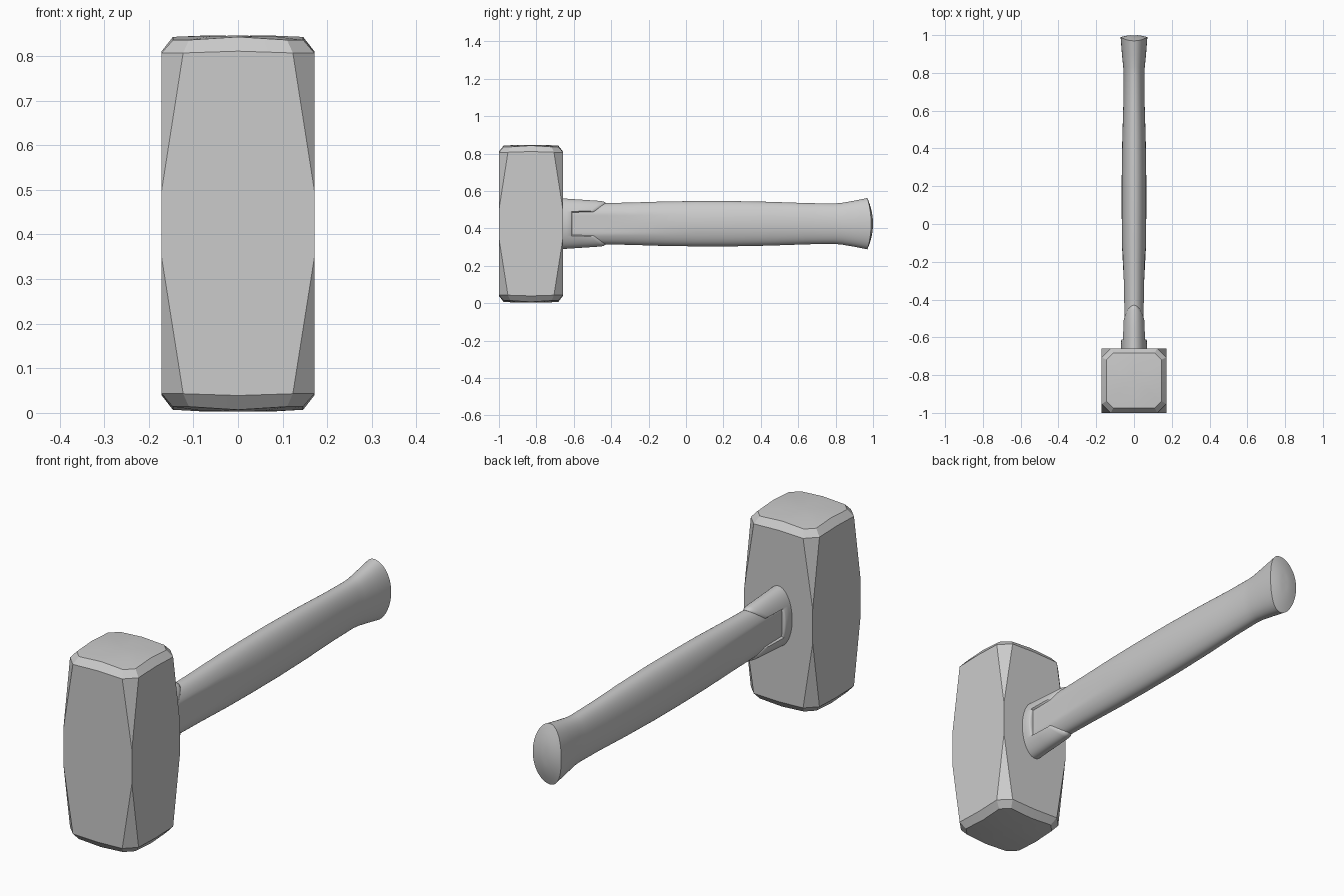
import bpy, bmesh, math

if "Cube" in bpy.data.objects:
    bpy.data.objects.remove(bpy.data.objects["Cube"])

ZC = 0.425   # height of the handle axis


def finish(bm, name, angle):
    bmesh.ops.remove_doubles(bm, verts=bm.verts, dist=0.0003)
    bmesh.ops.recalc_face_normals(bm, faces=bm.faces)
    mesh = bpy.data.meshes.new(name)
    bm.to_mesh(mesh)
    bm.free()
    obj = bpy.data.objects.new(name, mesh)
    bpy.context.collection.objects.link(obj)
    bpy.ops.object.select_all(action='DESELECT')
    obj.select_set(True)
    bpy.context.view_layer.objects.active = obj
    bpy.ops.object.shade_smooth_by_angle(angle=math.radians(angle))
    return obj


def loft(rings, name, angle):
    """Skin a list of equal-length closed rings and close both ends."""
    bm = bmesh.new()
    loops = [[bm.verts.new(p) for p in ring] for ring in rings]
    n = len(loops[0])
    for a, b in zip(loops, loops[1:]):
        for i in range(n):
            j = (i + 1) % n
            bm.faces.new((a[i], a[j], b[j], b[i]))
    for ring in (loops[0], loops[-1]):
        c = [sum(v.co[k] for v in ring) / n for k in range(3)]
        mid = bm.verts.new(c)
        for i in range(n):
            bm.faces.new((ring[i], ring[(i + 1) % n], mid))
    return finish(bm, name, angle)


def head_ring(half, cut, z, bulge=0.0):
    """Square ring with cut corners; side midpoints shifted by bulge in z."""
    pts = []
    quarter = [(half, 0, z + bulge), (half, half - cut, z), (half - cut, half, z)]
    for k in range(4):
        c, s = [(1, 0), (0, 1), (-1, 0), (0, -1)][k]
        pts += [(c * x - s * y, -0.829 + s * x + c * y, h) for x, y, h in quarter]
    return pts


# Hammer head: square block with tapering corner facets and domed faces
loft([head_ring(0.075, 0.02, 0.004, -0.001),
      head_ring(0.146, 0.036, 0.014, -0.007),
      head_ring(0.171, 0.048, 0.043, -0.004),
      head_ring(0.171, 0.0, 0.347),
      head_ring(0.171, 0.0, 0.5),
      head_ring(0.171, 0.048, 0.807, 0.004),
      head_ring(0.146, 0.036, 0.836, 0.007),
      head_ring(0.075, 0.02, 0.845, 0.001)], "hammer_head", 12)


def oval(rx, rz, flat, n=64):
    """Oval cross-section (x, z) with its sides flattened at x = flat."""
    pts = []
    for i in range(n):
        a = 2 * math.pi * i / n
        x = rx * math.copysign(abs(math.cos(a)) ** 0.95, math.cos(a))
        pts.append((max(-flat, min(flat, x)), rz * math.sin(a)))
    return pts


# Handle: swelling grip, flared butt, flattened sides near the head
stations = [(-0.75, .058, .108, .05), (-0.45, .059, .110, .051),
            (-0.3, .061, .113, .054), (-0.11, .064, .119, .064),
            (0.05, .065, .121, 1), (0.25, .065, .121, 1), (0.45, .062, .117, 1),
            (0.65, .056, .110, 1), (0.79, .055, .108, 1),
            (0.83, .057, .111, 1), (0.9, .064, .123, 1)]
rings = [[(x, y, ZC + z) for x, z in oval(rx, rz, f)] for y, rx, rz, f in stations]
for s in (1, 0.75, 0.5, 0.25):
    rings.append([(x * s, 1.0 - s * s * (0.03 * (z / .137) ** 2 + 0.01 * (x / .07) ** 2),
                   ZC + z * s) for x, z in oval(0.071, 0.137, 1)])
loft(rings, "handle", 35)


def sleeve_end(z):
    """End of the sleeve along y: short at the sides, tongues top and bottom."""
    s = abs(z)
    if s < 0.53:
        return -0.61
    return -0.43 - 0.065 * (1 - ((s - 0.53) / 0.47) ** 0.9)


# Sleeve: collar round the handle with a tongue above and below
unit = [(math.cos(2 * math.pi * i / 144), math.sin(2 * math.pi * i / 144))
        for i in range(144)]
rings = []
for t, inset in ((0, 0), (0.5, 0), (0.9, 0), (0.97, 0.003), (1, 0.009), (1, 0.03)):
    ring = []
    for x, z in unit:
        y = -0.67 + t * (sleeve_end(z) + 0.67)
        k = (y + 0.67) / 0.24
        ring.append((x * (0.069 - 0.006 * k - inset), y,
                     ZC + z * (0.136 - 0.016 * k - inset)))
    rings.append(ring)
loft(rings, "handle_sleeve", 40)
